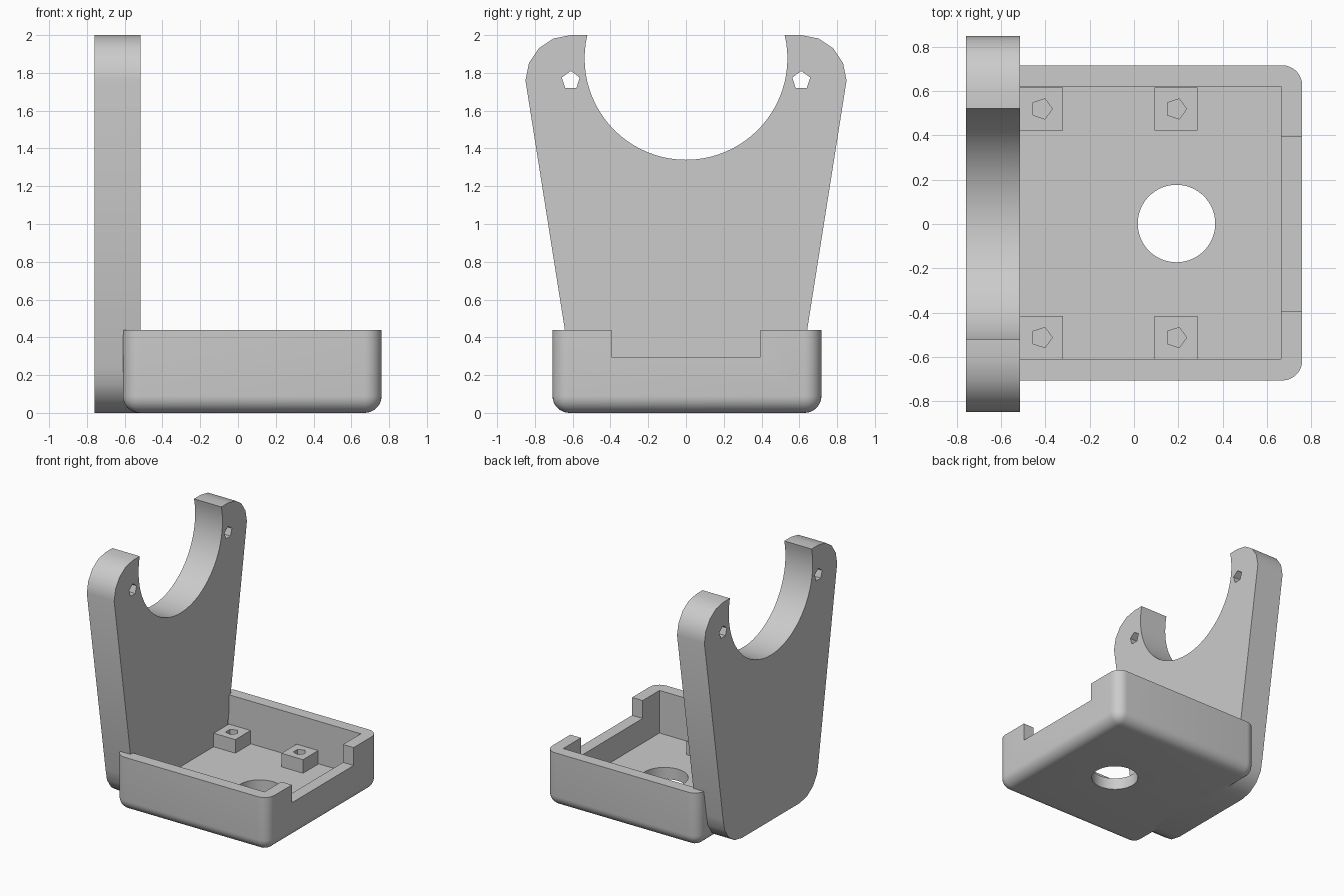
import bpy, bmesh, math
from mathutils import Matrix, Vector

if "Cube" in bpy.data.objects:
    bpy.data.objects.remove(bpy.data.objects["Cube"], do_unlink=True)

grey = bpy.data.materials.new("plain_grey")
grey.use_nodes = True
grey.diffuse_color = (0.6, 0.6, 0.6, 1)
grey.node_tree.nodes["Principled BSDF"].inputs["Base Color"].default_value = (0.6, 0.6, 0.6, 1)


def make_object(name, bm):
    bmesh.ops.recalc_face_normals(bm, faces=bm.faces)
    mesh = bpy.data.meshes.new(name)
    bm.to_mesh(mesh)
    bm.free()
    mesh.materials.append(grey)
    ob = bpy.data.objects.new(name, mesh)
    bpy.context.collection.objects.link(ob)
    return ob


def block(name, low, high, radius=0):
    """Box between two corners; a radius rounds every edge but the top rim."""
    low, high = Vector(low), Vector(high)
    bm = bmesh.new()
    bmesh.ops.create_cube(bm, size=1)
    bmesh.ops.scale(bm, vec=high - low, verts=bm.verts)
    bmesh.ops.translate(bm, vec=(low + high) / 2, verts=bm.verts)
    if radius:
        edges = [e for e in bm.edges if min(v.co.z for v in e.verts) < high.z - 0.01]
        bmesh.ops.bevel(bm, geom=edges, offset=radius, segments=8, profile=0.5, affect="EDGES")
    return make_object(name, bm)


def prism(name, centre, radius, depth, sides, axis):
    """Regular prism along x or z with one corner pointing up (x) or to +x (z)."""
    bm = bmesh.new()
    bmesh.ops.create_cone(bm, cap_ends=True, segments=sides, radius1=radius, radius2=radius, depth=depth)
    corner = max(bm.verts, key=lambda v: v.co.y)
    turn = Matrix.Rotation(-math.atan2(corner.co.y, corner.co.x), 3, "Z")
    if axis == "X":
        turn = Matrix.Rotation(-math.pi / 2, 3, "Y") @ turn
    bmesh.ops.rotate(bm, matrix=turn, verts=bm.verts)
    bmesh.ops.translate(bm, vec=centre, verts=bm.verts)
    return make_object(name, bm)


def cut(ob, cutters):
    bpy.context.view_layer.objects.active = ob
    for cutter in cutters:
        mod = ob.modifiers.new("cut", "BOOLEAN")
        mod.operation, mod.solver, mod.object = "DIFFERENCE", "EXACT", cutter
        bpy.ops.object.modifier_apply(modifier=mod.name)
        bpy.data.objects.remove(cutter, do_unlink=True)


def smooth(ob):
    bpy.ops.object.select_all(action="DESELECT")
    ob.select_set(True)
    bpy.context.view_layer.objects.active = ob
    bpy.ops.object.shade_smooth_by_angle(angle=math.radians(30))


# Upright plate: tapered outline with four rounded corners
PLATE_BACK, PLATE_FRONT = -0.76, -0.515
CORNER = 0.24
outline = []
for y, z, start in ((0.37, 0.24, -90), (0.61, 1.76, 0), (-0.61, 1.76, 90), (-0.37, 0.24, 180)):
    for step in range(5):
        a = math.radians(start + step * 22.5)
        outline.append((PLATE_BACK, y + CORNER * math.cos(a), z + CORNER * math.sin(a)))
bm = bmesh.new()
face = bm.faces.new([bm.verts.new(p) for p in outline])
solid = bmesh.ops.extrude_face_region(bm, geom=[face])
bmesh.ops.translate(bm, vec=(PLATE_FRONT - PLATE_BACK, 0, 0),
                    verts=[g for g in solid["geom"] if isinstance(g, bmesh.types.BMVert)])
plate = make_object("upright_plate", bm)

# Cradle opening and the two screw holes in the plate
cut(plate, [prism("cradle_cutter", (-0.64, 0, 1.877), 0.537, 1, 80, "X")]
    + [prism("screw_cutter", (-0.64, side * 0.61, 1.76), 0.05, 1, 5, "X") for side in (-1, 1)])
smooth(plate)

# Open tray with rounded sides, wall notch and floor hole
FLOOR = 0.095
tray = block("tray", (-0.61, -0.707, 0), (0.76, 0.717, 0.44), 0.09)
cut(tray, [
    block("pocket_cutter", (-0.53, -0.61, FLOOR), (0.665, 0.622, 0.8)),
    block("notch_cutter", (0.5, -0.395, 0.295), (1, 0.395, 0.8)),
    prism("floor_cutter", (0.192, 0.002, 0), 0.175, 1, 64, "Z"),
])
smooth(tray)

# Four square standoffs with blind screw holes
for end, x in (("rear", -0.417), ("front", 0.19)):
    for side, y in (("left", 0.52), ("right", -0.513)):
        post = block(f"standoff_{end}_{side}", (x - 0.097, y - 0.097, FLOOR - 0.01),
                     (x + 0.097, y + 0.097, 0.205))
        cut(post, [prism("post_cutter", (x, y, 0.2), 0.048, 0.2, 5, "Z")])
